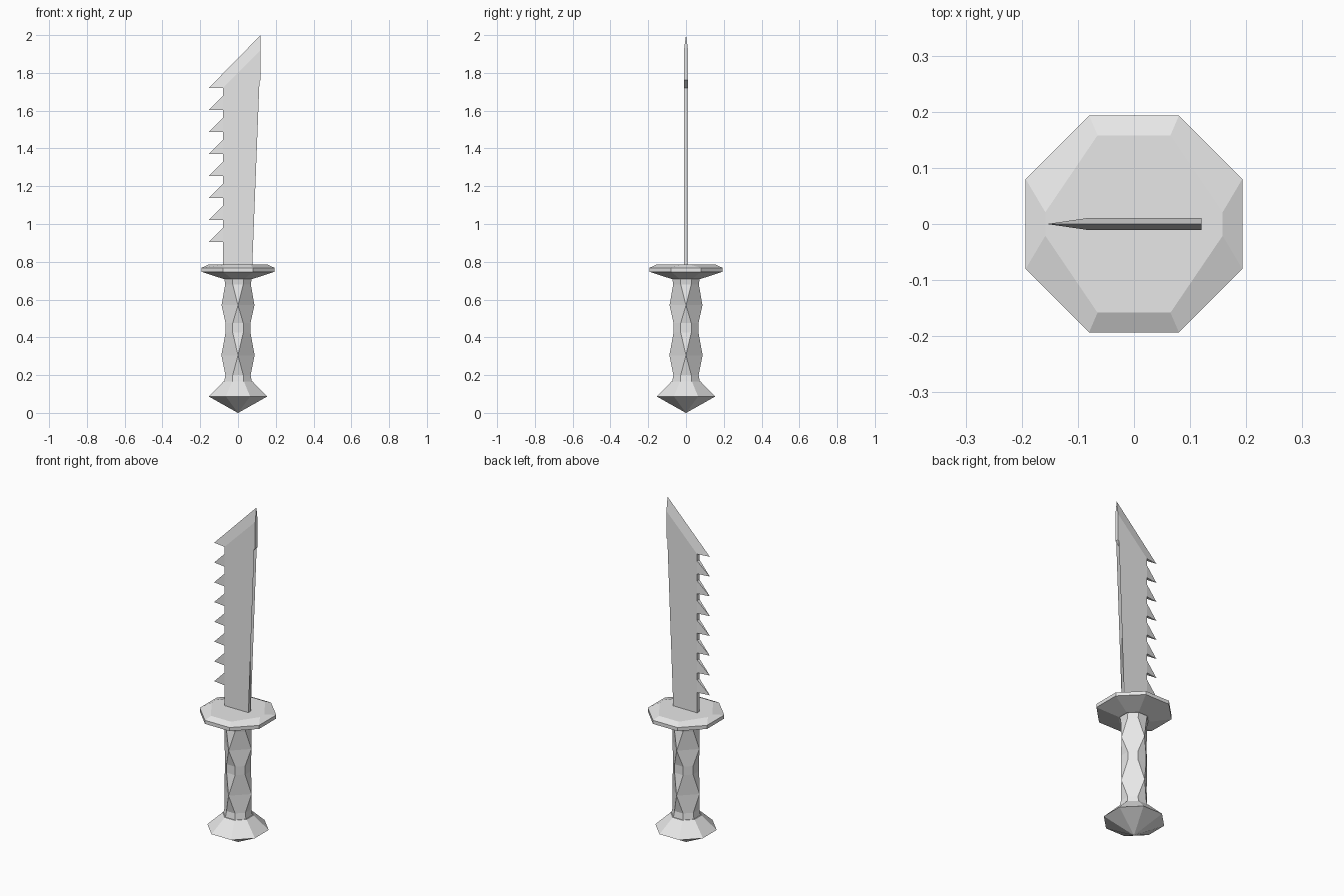
import bpy, bmesh

cube = bpy.data.objects.get("Cube")
if cube:
    bpy.data.objects.remove(cube, do_unlink=True)

steel = bpy.data.materials.new("light_grey")
steel.use_nodes = True
COLOUR = (0.8, 0.8, 0.8, 1)
steel.diffuse_color = COLOUR
steel.node_tree.nodes["Principled BSDF"].inputs["Base Color"].default_value = COLOUR


def finish(bm, name):
    bmesh.ops.remove_doubles(bm, verts=bm.verts, dist=0.0005)
    bmesh.ops.recalc_face_normals(bm, faces=bm.faces)
    mesh = bpy.data.meshes.new(name)
    bm.to_mesh(mesh)
    bm.free()
    mesh.materials.append(steel)
    obj = bpy.data.objects.new(name, mesh)
    bpy.context.collection.objects.link(obj)
    return obj


def octagon(z, a, hx, hy=None):
    """Eight-sided ring: flats at distance a, half widths hx (sides) and hy (front, back)."""
    hy = hx if hy is None else hy
    return [(a, -hx, z), (a, hx, z), (hy, a, z), (-hy, a, z),
            (-a, hx, z), (-a, -hx, z), (-hy, -a, z), (hy, -a, z)]


def loft(name, rings):
    bm = bmesh.new()
    loops = [[bm.verts.new(p) for p in octagon(*r)] for r in rings]
    for low, high in zip(loops, loops[1:]):
        for i in range(8):
            j = (i + 1) % 8
            bm.faces.new((low[i], low[j], high[j], high[i]))
    bm.faces.new(loops[0][::-1])
    bm.faces.new(loops[-1])
    return finish(bm, name)


# Pommel: pointed underneath, sloping in to the grip
loft("pommel", [(0, 0.001, 0.0004), (0.087, 0.155, 0.064), (0.165, 0.078, 0.032)])

# Grip: the four axis faces pinch to a point at each swelling
loft("grip", [(0.16, 0.074, 0.031), (0.2, 0.067, 0.028), (0.305, 0.088, 0),
              (0.425, 0.066, 0.028), (0.475, 0.066, 0.028), (0.57, 0.087, 0),
              (0.68, 0.068, 0.028), (0.715, 0.073, 0.03)])

# Guard: flared dish with a bevelled top
loft("guard", [(0.71, 0.08, 0.033), (0.747, 0.193, 0.08),
               (0.768, 0.193, 0.08), (0.785, 0.158, 0.021, 0.065)])

# Blade: flat body with a slanted cutting head and a row of saw teeth
T, ROOT, TIP, SPINE, HEAD = 0.011, -0.08, -0.155, 0.075, 0.12
TOP, STEP, RISE = 1.72, 0.1165, 0.075
bm = bmesh.new()


def pair(x, z):
    return bm.verts.new((x, -T, z)), bm.verts.new((x, T, z))


def edge_point(x, z):
    return bm.verts.new((x, 0, z))


outline = [pair(ROOT, 0.77), pair(SPINE, 0.77), pair(SPINE, TOP),
           pair(HEAD, 1.762), pair(HEAD, 1.92), pair(ROOT, TOP)]
sharp = {4: (edge_point(HEAD, 2.0), edge_point(TIP, TOP))}
for i in range(1, 8):
    z = TOP - i * STEP
    tip = edge_point(TIP, z)
    sharp[len(outline)] = (tip, tip)
    outline += [pair(ROOT, z + RISE), pair(ROOT, z)]

for side in (0, 1):
    bm.faces.new([p[side] for p in outline])
for k, a in enumerate(outline):
    b = outline[(k + 1) % len(outline)]
    if k not in sharp:
        bm.faces.new((a[0], b[0], b[1], a[1]))
        continue
    # Wedge that thins to a sharp edge or a single tooth tip
    p, q = sharp[k]
    for side in (0, 1):
        bm.faces.new((a[side], b[side], q) if p is q else (a[side], b[side], q, p))
    bm.faces.new((a[0], a[1], p))
    bm.faces.new((b[0], b[1], q))
bmesh.ops.triangulate(bm, faces=[f for f in bm.faces if len(f.verts) > 4])
finish(bm, "blade")
